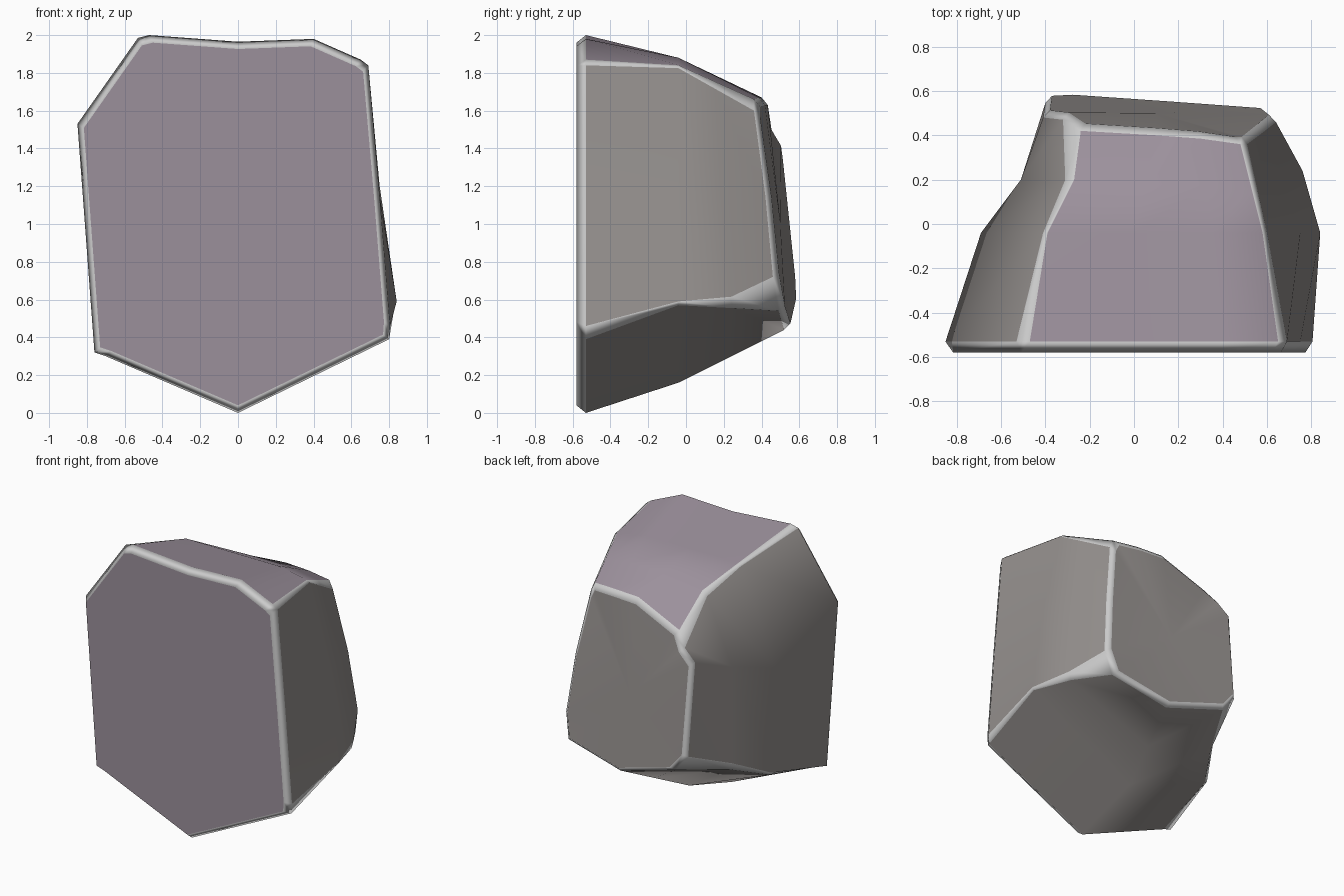
import bpy, bmesh
from mathutils import Vector

if "Cube" in bpy.data.objects:
    bpy.data.objects.remove(bpy.data.objects["Cube"])

# Cross-sections, clockwise from top-left; the corner pairs form the worn edges
front = [(-.53, 1.985), (-.47, 2.0), (0, 1.965), (.40, 1.98), (.65, 1.87), (.69, 1.84), (.75, 1.15),
         (.805, .46), (.80, .39), (0, 0), (-.70, .30), (-.76, .32), (-.85, 1.53)]
middle = [(-.41, 1.86), (-.39, 1.88), (0, 1.88), (.35, 1.88), (.58, 1.84), (.60, 1.825), (.75, 1.2),
          (.84, .59), (.83, .57), (0, .16), (-.64, .41), (-.66, .43), (-.69, 1.2)]
back = [(-.32, .47, 1.44), (-.24, .42, 1.53), (.10, .40, 1.67), (.30, .385, 1.67), (.48, .36, 1.66),
        (.51, .36, 1.60), (.59, .42, 1.15), (.64, .46, .72), (.60, .49, .54), (.16, .52, .44),
        (-.30, .55, .58), (-.40, .545, .70), (-.41, .48, 1.36)]
# Dents and bulges of the section between middle and back (index: x, y, z)
dents = {0: (-.31, .2, 1.71), 1: (-.27, .2, 1.74), 7: (.76, .24, .615), 8: (.745, .24, .555),
         10: (-.49, .2, .50), 11: (-.51, .2, .55), 12: (-.51, .2, 1.25)}
back_centre = Vector((.10, .50, 1.0))


def at_depth(profile, y):
    return [Vector((x, y, z)) for x, z in profile]


def inset(points, centre, scale, dy):
    out = []
    for p in points:
        q = centre + (p - centre) * scale
        out.append(Vector((q.x, p.y + dy, q.z)))
    return out


def material(name, rgb):
    m = bpy.data.materials.new(name)
    m.diffuse_color = (*rgb, 1)
    m.use_nodes = True
    m.node_tree.nodes["Principled BSDF"].inputs["Base Color"].default_value = m.diffuse_color
    return m


front_ring = at_depth(front, -.53)
middle_ring = at_depth(middle, -.04)
back_ring = [Vector(p) for p in back]
dent_ring = [Vector(dents[i]) if i in dents else a.lerp(b, .5)
             for i, (a, b) in enumerate(zip(middle_ring, back_ring))]
rings = [inset(front_ring, Vector((0, -.53, 1)), .96, -.05), front_ring, middle_ring,
         dent_ring, back_ring, inset(back_ring, back_centre, .94, .033)]

# Loft the rings into the stone body
PURPLE, GREY, EDGE = 0, 1, 2
bm = bmesh.new()
loops = [[bm.verts.new(p) for p in ring] for ring in rings]
n = len(front)
last = len(loops) - 2
corner_strips = {0, 4, 7, 10}
for r in range(len(loops) - 1):
    for i in range(n):
        j = (i + 1) % n
        f = bm.faces.new((loops[r][i], loops[r][j], loops[r + 1][j], loops[r + 1][i]))
        if r in (0, last) or i in corner_strips:
            f.material_index = EDGE
        else:
            f.material_index = PURPLE if 1 <= i <= 3 else GREY

# Flat front and dished back
bm.faces.new(loops[0]).material_index = PURPLE
tip = bm.verts.new(back_centre)
for i in range(n):
    bm.faces.new((loops[-1][i], loops[-1][(i + 1) % n], tip)).material_index = GREY

bmesh.ops.recalc_face_normals(bm, faces=bm.faces)
mesh = bpy.data.meshes.new("rock")
bm.to_mesh(mesh)
bm.free()
rock = bpy.data.objects.new("rock", mesh)
bpy.context.collection.objects.link(rock)
for name, rgb in (("purple_stone", (.33, .28, .33)), ("grey_stone", (.30, .28, .27)),
                  ("worn_edge", (.52, .52, .51))):
    mesh.materials.append(material(name, rgb))

# Smooth sides that stay flat in the middle and roll over the worn edges
for p in mesh.polygons:
    p.use_smooth = True
weighted = rock.modifiers.new("weighted_normals", 'WEIGHTED_NORMAL')
weighted.weight = 90
